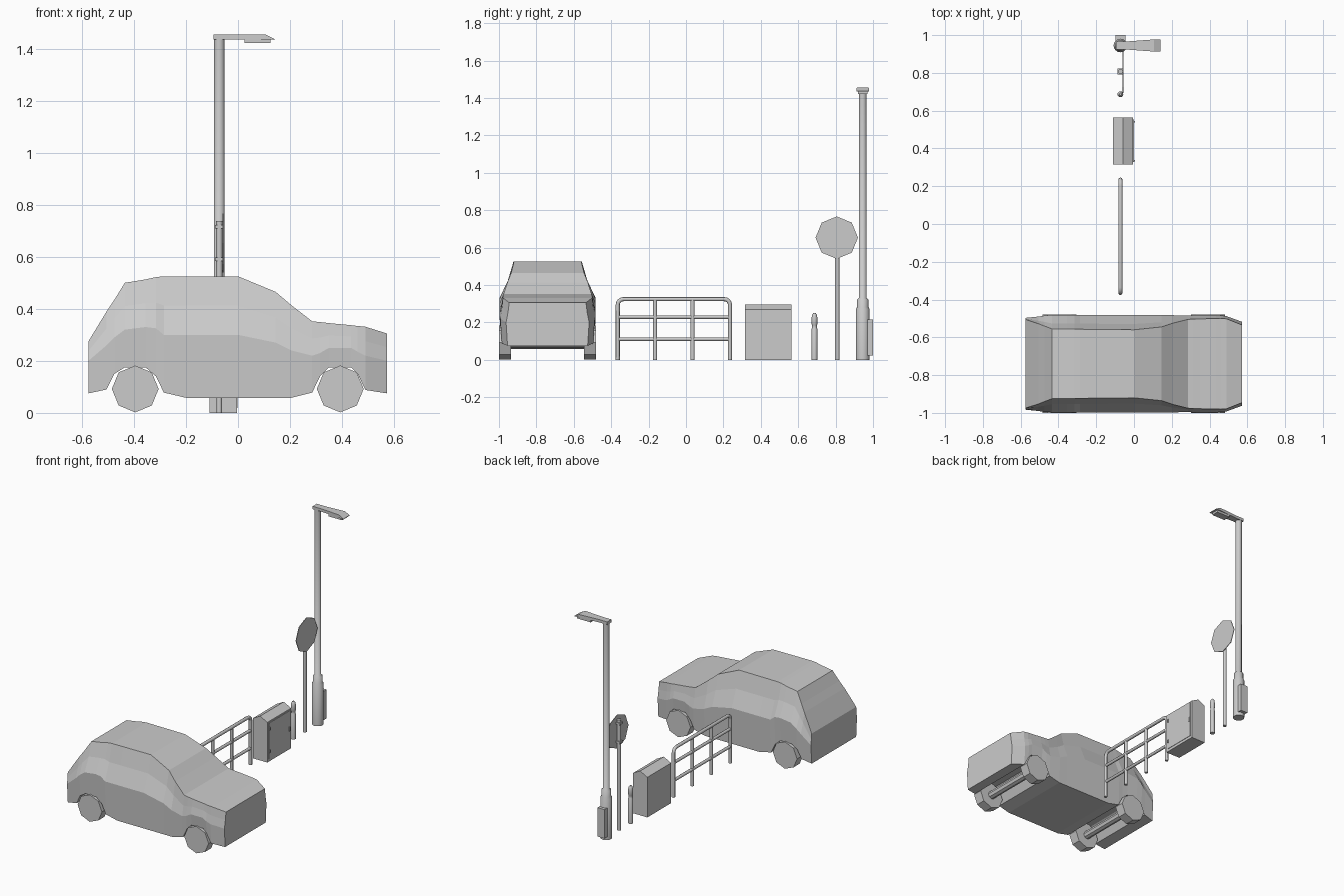
import bpy, bmesh, math
from mathutils import Vector, Matrix

if "Cube" in bpy.data.objects:
    bpy.data.objects.remove(bpy.data.objects["Cube"])

LINE_X = -0.072   # street furniture stands along this line
CAR_Y = -0.74


def finish(bm, name, smooth=False):
    bmesh.ops.recalc_face_normals(bm, faces=bm.faces[:])
    me = bpy.data.meshes.new(name)
    bm.to_mesh(me)
    bm.free()
    ob = bpy.data.objects.new(name, me)
    bpy.context.collection.objects.link(ob)
    if smooth:
        bpy.ops.object.select_all(action='DESELECT')
        ob.select_set(True)
        bpy.context.view_layer.objects.active = ob
        bpy.ops.object.shade_smooth_by_angle(angle=math.radians(50))
    return ob


def loft(name, rings, smooth=False):
    """Bridge equal-length rings of points and cap both ends."""
    bm = bmesh.new()
    vs = [[bm.verts.new(p) for p in r] for r in rings]
    n = len(rings[0])
    for a, b in zip(vs, vs[1:]):
        for i in range(n):
            j = (i + 1) % n
            bm.faces.new((a[i], a[j], b[j], b[i]))
    bm.faces.new(vs[0])
    bm.faces.new(vs[-1])
    return finish(bm, name, smooth)


def box(name, x0, x1, y0, y1, z0, z1):
    return loft(name, [[(x0, y0, z), (x1, y0, z), (x1, y1, z), (x0, y1, z)] for z in (z0, z1)])


def lathe(name, x, y, profile, sides=16):
    """Turned part from (radius, z) pairs."""
    ang = [2 * math.pi * i / sides for i in range(sides)]
    return loft(name, [[(x + r * math.cos(a), y + r * math.sin(a), z) for a in ang]
                       for r, z in profile], True)


def cyl(name, p0, p1, r, sides, spin=0.0):
    """Prism between two points."""
    p0, p1 = Vector(p0), Vector(p1)
    q = (p1 - p0).to_track_quat('Z', 'Y')
    ring = [q @ Vector((r * math.cos(spin + 2 * math.pi * i / sides),
                        r * math.sin(spin + 2 * math.pi * i / sides), 0)) for i in range(sides)]
    return loft(name, [[p + v for v in ring] for p in (p0, p1)], sides > 8)


def tube(name, pts, r):
    cu = bpy.data.curves.new(name, 'CURVE')
    cu.dimensions = '3D'
    cu.bevel_depth = r
    cu.bevel_resolution = 2
    cu.use_fill_caps = True
    sp = cu.splines.new('POLY')
    sp.points.add(len(pts) - 1)
    for p, co in zip(sp.points, pts):
        p.co = (*co, 1)
    ob = bpy.data.objects.new(name, cu)
    bpy.context.collection.objects.link(ob)
    return ob


# Car body: stations of x, underside z, belt z, top z, top half width, belt half width
stations = [
    (-.575, .075, .20, .275, .235, .243), (-.505, .090, .26, .390, .212, .250),
    (-.475, .150, .29, .435, .200, .255), (-.435, .175, .32, .500, .185, .257),
    (-.355, .175, .33, .513, .184, .257), (-.315, .140, .325, .522, .183, .257),
    (-.285, .078, .30, .525, .183, .257), (-.200, .058, .30, .525, .182, .257),
    (0, .058, .30, .525, .180, .257), (.145, .058, .27, .465, .195, .257),
    (.205, .058, .24, .414, .215, .257), (.285, .078, .22, .352, .235, .256),
    (.315, .140, .23, .349, .237, .257), (.350, .175, .25, .345, .238, .257),
    (.435, .175, .25, .337, .239, .257), (.460, .150, .235, .334, .240, .256),
    (.490, .088, .22, .331, .238, .252), (.573, .075, .20, .305, .205, .222)]
rings = []
for x, zb, zm, zt, wt, w in stations:
    half = [(w - .008, zb), (w, zm), (wt + .4 * (w - wt), (zm + zt) / 2), (wt, zt)]
    rings.append([(x, CAR_Y + y, z) for y, z in half] +
                 [(x, CAR_Y - y, z) for y, z in reversed(half)])
loft("car_body", rings)

# Octagonal wheels and axles
for end, x in (("rear", -.395), ("front", .393)):
    cyl(end + "_axle", (x, CAR_Y - .22, .092), (x, CAR_Y + .22, .092), .026, 8)
    for side, s in (("right", -1), ("left", 1)):
        cyl(f"{end}_{side}_wheel", (x, CAR_Y + s * .195, .092), (x, CAR_Y + s * .26, .092), .09, 8)

# Pedestrian guard rail: rounded outer frame, inner posts and rails
y0, y1, top, c = -.365, .235, .324, .03
frame = [(LINE_X, y0, 0)]
for cy, start in ((y0 + c, 180), (y1 - c, 90)):
    for k in range(5):
        a = math.radians(start - 22.5 * k)
        frame.append((LINE_X, cy + c * math.cos(a), top - c + c * math.sin(a)))
frame.append((LINE_X, y1, 0))
tube("railing_frame", frame, .011)
for i, y in enumerate((-.165, .035)):
    tube(f"railing_post_{i}", [(LINE_X, y, 0), (LINE_X, y, top)], .011)
for i, z in enumerate((.11, .228)):
    tube(f"railing_bar_{i}", [(LINE_X, y0, z), (LINE_X, y1, z)], .010)

# Utility cabinet with a ridged roof, door panel, hinges and handle
gable = [(-.11, 0), (-.004, 0), (-.004, .268), (-.057, .296), (-.11, .268)]
loft("cabinet_body", [[(x, y, z) for x, z in gable] for y in (.315, .565)])
box("cabinet_door", -.006, -.001, .327, .553, .018, .258)
for i, z in enumerate((.06, .21)):
    box(f"cabinet_hinge_{i}", -.004, .004, .332, .340, z, z + .02)
box("cabinet_handle", -.004, .004, .538, .546, .125, .155)

# Bollard
lathe("bollard", LINE_X, .687, [(.0155, 0), (.0155, .165), (.013, .17), (.013, .185), (.0155, .19),
                                (.0155, .225), (.012, .242), (.006, .25)], 12)

# Octagonal road sign on a post with clamps
lathe("sign_post", LINE_X, .808, [(.0125, 0), (.0125, .738)], 12)
cyl("sign_plate", (-.060, .806, .653), (-.056, .806, .653), .1135, 8)
for i, z in enumerate((.59, .715)):
    box(f"sign_clamp_{i}", -.088, -.058, .792, .824, z - .007, z + .007)

# Street lamp: column, access panel, arm and light
LAMP_Y = .945
lathe("lamp_column", LINE_X, LAMP_Y, [(.036, 0), (.036, .272), (.030, .282), (.030, .322),
                                      (.0205, .330), (.0205, 1.44)])
box("lamp_access_panel", LINE_X - .026, LINE_X + .026, .955, 1.0, .022, .215)
head = [(-.095, .022, 1.436, 1.455), (-.03, .022, 1.436, 1.455),
        (.105, .032, 1.436, 1.455), (.14, .033, 1.434, 1.437)]
loft("lamp_head", [[(x, LAMP_Y - w, a), (x, LAMP_Y + w, a), (x, LAMP_Y + w, b), (x, LAMP_Y - w, b)]
                   for x, w, a, b in head])
box("lamp_light", .025, .125, LAMP_Y - .025, LAMP_Y + .025, 1.421, 1.437)
